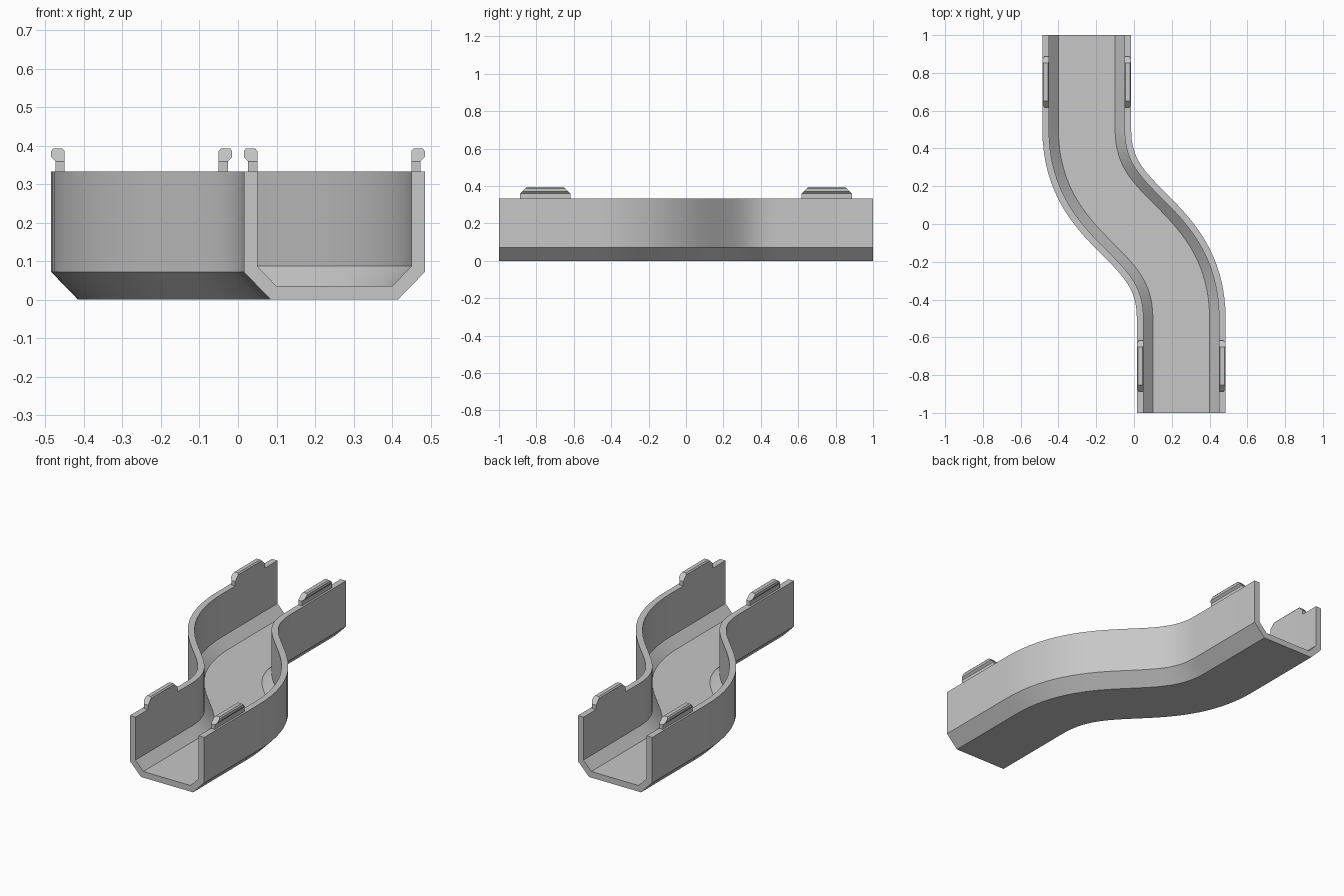
import bpy
import bmesh
import math
from mathutils import Vector

if "Cube" in bpy.data.objects:
    bpy.data.objects.remove(bpy.data.objects["Cube"], do_unlink=True)

SHIFT = 0.25       # sideways offset of each straight end
BEND = 0.5         # half length of the curved stretch
WALL_TOP = 0.333
STEPS = 32

grey = bpy.data.materials.new("plain grey")
grey.use_nodes = True
colour = (0.57, 0.57, 0.57, 1)
grey.diffuse_color = colour
grey.node_tree.nodes["Principled BSDF"].inputs["Base Color"].default_value = colour


def loft(bm, rings):
    """Skin a closed solid through matching rings of points."""
    loops = [[bm.verts.new(p) for p in ring] for ring in rings]
    for a, b in zip(loops, loops[1:]):
        for i in range(len(a)):
            j = (i + 1) % len(a)
            bm.faces.new((a[i], a[j], b[j], b[i]))
    bm.faces.new(loops[0])
    bm.faces.new(loops[-1])


def finish(bm, name):
    bmesh.ops.recalc_face_normals(bm, faces=bm.faces)
    mesh = bpy.data.meshes.new(name)
    bm.to_mesh(mesh)
    bm.free()
    mesh.materials.append(grey)
    obj = bpy.data.objects.new(name, mesh)
    bpy.context.collection.objects.link(obj)
    return obj


# Centre line: straight, S bend, straight, each with its sideways direction
def bend(t):
    x = SHIFT * (1 - 2 * (3 * t**2 - 2 * t**3))
    y = BEND * (t**3 - (1 - t)**3)
    dx = -12 * SHIFT * t * (1 - t)
    dy = 3 * BEND * (t**2 + (1 - t)**2)
    return Vector((x, y, 0)), Vector((dy, -dx, 0)).normalized()


side = Vector((1, 0, 0))
path = [(Vector((SHIFT, -1, 0)), side)]
path += [bend(i / STEPS) for i in range(STEPS + 1)]
path.append((Vector((-SHIFT, 1, 0)), side))

# Channel: chamfered U section swept along the centre line
outer = [(0.165, 0), (0.235, 0.072), (0.235, WALL_TOP)]
inner = [(0.2, WALL_TOP), (0.2, 0.087), (0.15, 0.035)]
half = outer + inner
section = half + [(-u, z) for u, z in reversed(half)]

bm = bmesh.new()
loft(bm, [[c + n * u + Vector((0, 0, z)) for u, z in section] for c, n in path])
channel = finish(bm, "channel")
bpy.context.view_layer.objects.active = channel
channel.select_set(True)
bpy.ops.object.shade_smooth_by_angle(angle=math.radians(30))
channel.select_set(False)

# Clips: straight stem with a hooked head whose ends slope inwards
STEM_TOP, HEAD_TOP = 0.359, 0.393
stem = [(0.2, WALL_TOP - 0.003), (0.224, WALL_TOP - 0.003),
        (0.224, STEM_TOP), (0.2, STEM_TOP)]
head = [(0.2, STEM_TOP), (0.224, STEM_TOP), (0.235, 0.371), (0.235, 0.386),
        (0.229, HEAD_TOP), (0.206, HEAD_TOP), (0.2, 0.386)]


def half_length(z):
    taper = max(0, (z - STEM_TOP) / (HEAD_TOP - STEM_TOP))
    return 0.135 - 0.035 * taper


for end, end_name in ((-1, "front"), (1, "back")):
    for s, side_name in ((1, "left"), (-1, "right")):
        bm = bmesh.new()
        for outline in (stem, head):
            loft(bm, [[(-end * SHIFT + s * u, end * 0.752 + d * half_length(z), z)
                       for u, z in outline] for d in (-1, 1)])
        finish(bm, f"{end_name}_{side_name}_clip")
